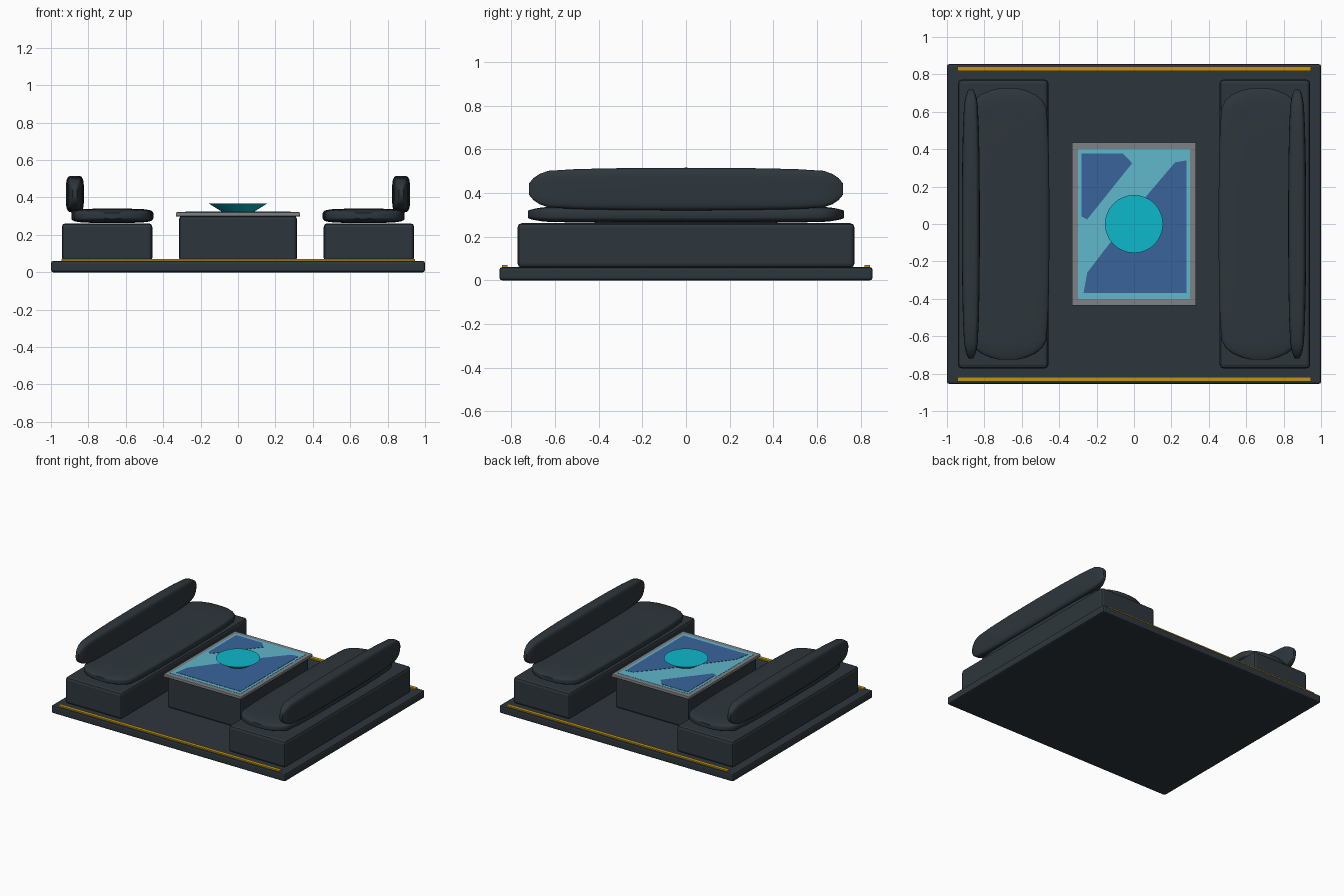
import bpy, bmesh, math

if "Cube" in bpy.data.objects:
    bpy.data.objects.remove(bpy.data.objects["Cube"])


def material(name, color):
    m = bpy.data.materials.new(name)
    m.diffuse_color = (*color, 1)
    m.use_nodes = True
    m.node_tree.nodes["Principled BSDF"].inputs["Base Color"].default_value = m.diffuse_color
    return m


SLATE = material("dark slate", (0.027, 0.037, 0.045))
GOLD = material("gold", (0.55, 0.30, 0.006))
GREY = material("frame grey", (0.205, 0.223, 0.24))
LIGHT = material("light cyan", (0.115, 0.474, 0.597))
BLUE = material("screen blue", (0.041, 0.127, 0.328))
TEAL = material("bright teal", (0.004, 0.479, 0.604))


def finish(name, bm, mat, smooth=None):
    bmesh.ops.recalc_face_normals(bm, faces=bm.faces)
    me = bpy.data.meshes.new(name)
    bm.to_mesh(me)
    bm.free()
    me.materials.append(mat)
    ob = bpy.data.objects.new(name, me)
    bpy.context.collection.objects.link(ob)
    if smooth:
        bpy.ops.object.select_all(action='DESELECT')
        ob.select_set(True)
        bpy.context.view_layer.objects.active = ob
        bpy.ops.object.shade_smooth_by_angle(angle=math.radians(smooth))
    return ob


def box(name, x, y, z, mat, bevel=0.0):
    """Box from (min, max) ranges with an optional chamfer."""
    bm = bmesh.new()
    bmesh.ops.create_cube(bm, size=1)
    for v in bm.verts:
        for i, (lo, hi) in enumerate((x, y, z)):
            v.co[i] = lo if v.co[i] < 0 else hi
    if bevel:
        bmesh.ops.bevel(bm, geom=bm.edges[:], offset=bevel, segments=2,
                        profile=0.5, affect='EDGES')
    return finish(name, bm, mat)


def cushion(name, cx, cz, half, mat, n=32, power=0.45):
    """Rounded-box sections (y, half width, half height) lofted along y."""
    stations = [(-y, a, b) for y, a, b in reversed(half[1:])] + half
    bm = bmesh.new()
    rings = []
    for y, a, b in stations:
        ring = []
        for k in range(n):
            t = 2 * math.pi * (k + 0.5) / n
            c, s = math.cos(t), math.sin(t)
            ring.append(bm.verts.new((
                cx + a * math.copysign(abs(c) ** power, c), y,
                cz + b * math.copysign(abs(s) ** power, s))))
        rings.append(ring)
    for r, q in zip(rings, rings[1:]):
        for k in range(n):
            bm.faces.new((r[k], r[(k + 1) % n], q[(k + 1) % n], q[k]))
    bm.faces.new(rings[0])
    bm.faces.new(rings[-1])
    return finish(name, bm, mat, smooth=40)


def plate(name, points, z, thick, mat):
    bm = bmesh.new()
    f = bm.faces.new([bm.verts.new((x, y, z)) for x, y in points])
    ext = bmesh.ops.extrude_face_region(bm, geom=[f])
    for v in ext['geom']:
        if isinstance(v, bmesh.types.BMVert):
            v.co.z += thick
    return finish(name, bm, mat)


# Floor platform with gold strips along front and back
box("platform", (-1, 1), (-0.855, 0.855), (0, 0.06), SLATE, 0.012)
for side, s in (("front", -1), ("back", 1)):
    box(side + "_strip", (-0.945, 0.945),
        (s * 0.83 - 0.013, s * 0.83 + 0.013), (0.055, 0.07), GOLD)

# Benches: base, seat cushion and backrest on each side
SEAT = [(0, 0.22, 0.038), (0.3, 0.219, 0.038), (0.5, 0.213, 0.037),
        (0.62, 0.205, 0.035), (0.66, 0.185, 0.032), (0.69, 0.15, 0.027),
        (0.715, 0.095, 0.021), (0.725, 0.05, 0.016)]
BACK = [(0, 0.048, 0.098), (0.3, 0.047, 0.096), (0.5, 0.043, 0.092),
        (0.63, 0.037, 0.084), (0.67, 0.031, 0.07), (0.70, 0.022, 0.05),
        (0.72, 0.012, 0.025)]
for side, s in (("left", -1), ("right", 1)):
    box(side + "_bench_base", (s * 0.70 - 0.242, s * 0.70 + 0.242),
        (-0.772, 0.772), (0.058, 0.262), SLATE, 0.02)
    cushion(side + "_seat", s * 0.672, 0.302, SEAT, SLATE)
    cushion(side + "_backrest", s * 0.872, 0.418, BACK, SLATE)

# Table with framed display top
box("table_base", (-0.315, 0.315), (-0.42, 0.42), (0.058, 0.302), SLATE, 0.018)
box("table_frame", (-0.332, 0.332), (-0.437, 0.437), (0.298, 0.321), GREY, 0.005)
box("display", (-0.30, 0.30), (-0.40, 0.40), (0.318, 0.3225), LIGHT)
plate("display_patch_front", [(-0.27, -0.37), (0.28, -0.37), (0.28, 0.34),
      (0.22, 0.33), (0.05, 0.13), (-0.12, -0.09), (-0.25, -0.26)],
      0.3215, 0.003, BLUE)
plate("display_patch_back", [(-0.28, 0.04), (-0.25, 0.025), (-0.01, 0.325),
      (-0.06, 0.378), (-0.28, 0.378)], 0.3215, 0.003, BLUE)

# Flared projector dish on the table
bm = bmesh.new()
bmesh.ops.create_cone(bm, cap_ends=True, segments=32, radius1=0.075,
                      radius2=0.155, depth=0.05)
for v in bm.verts:
    v.co.z += 0.342
finish("projector_dish", bm, TEAL, smooth=30)
